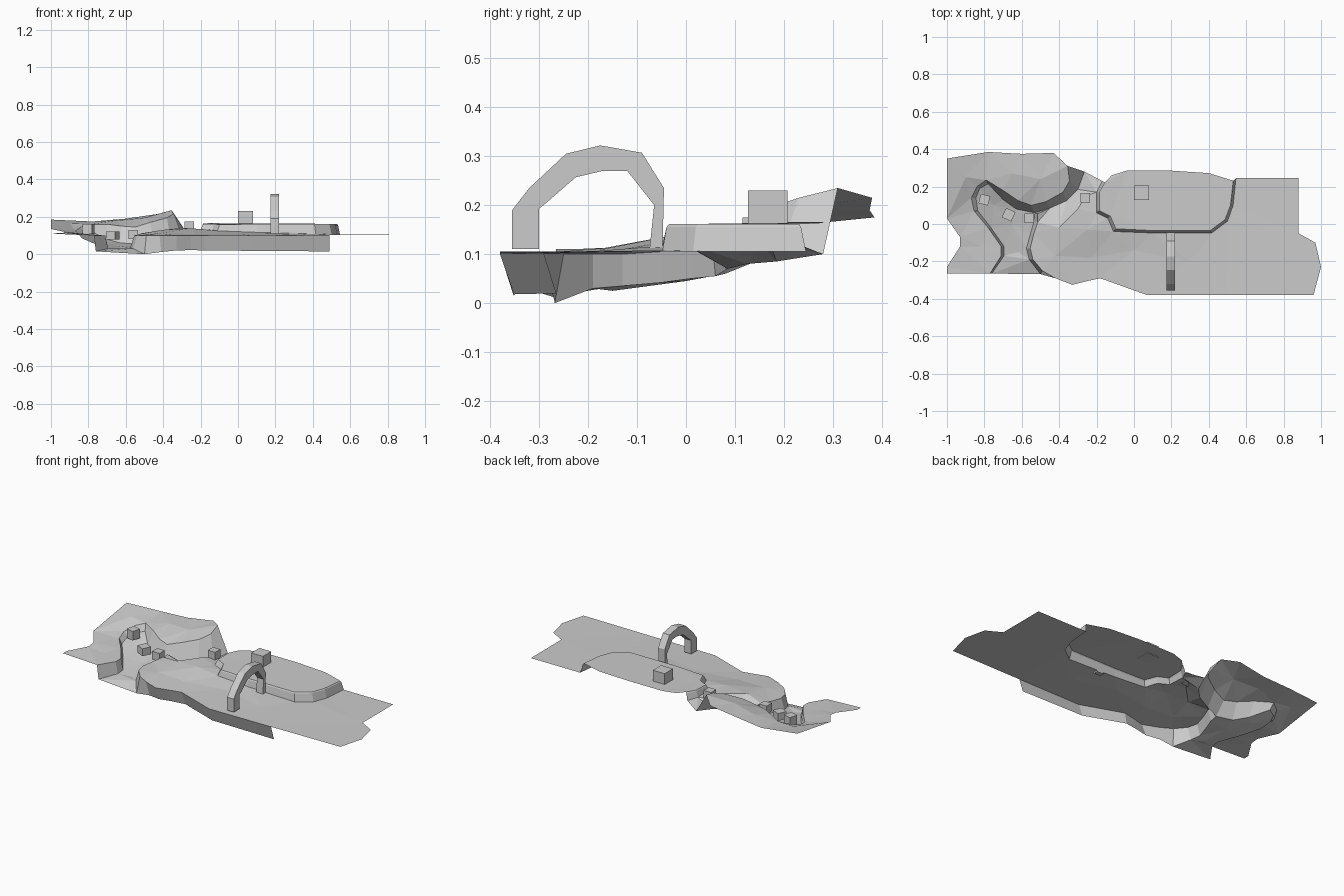
import bpy, bmesh, math
from mathutils import Vector
from mathutils.geometry import delaunay_2d_cdt


def mesh_object(name, verts, faces):
    me = bpy.data.meshes.new(name)
    me.from_pydata(verts, [], faces)
    ob = bpy.data.objects.new(name, me)
    bpy.context.collection.objects.link(ob)
    return ob


def sheet(name, outline, inner=()):
    """Triangulated open surface through an outline and a few spot heights."""
    pts = list(outline) + list(inner)
    flat = [Vector(p[:2]) for p in pts]
    vs, _, fs, orig, _, _ = delaunay_2d_cdt(flat, [], [list(range(len(outline)))], 1, 1e-5)
    verts = [(v.x, v.y, pts[o[0]][2] if o else 0.1) for v, o in zip(vs, orig)]
    return mesh_object(name, verts, [tuple(f) for f in fs])


def wall(name, *rows):
    """Loft quads between polylines of equal length."""
    n = len(rows[0])
    verts = [p for r in rows for p in r]
    faces = [(r * n + i, r * n + i + 1, (r + 1) * n + i + 1, (r + 1) * n + i)
             for r in range(len(rows) - 1) for i in range(n - 1)]
    return mesh_object(name, verts, faces)


def box(name, x, y, z, size, height, turn=0):
    bpy.ops.mesh.primitive_cube_add(size=1, location=(x, y, z), rotation=(0, 0, math.radians(turn)))
    ob = bpy.context.object
    ob.name = name
    ob.scale = (size, size, height)


# Edge lines shared between neighbouring surfaces
front_top = [(.49, -.38, .102), (.07, -.38, .1), (-.18, -.29, .1), (-.25, -.305, .1),
             (-.33, -.325, .1), (-.42, -.29, .1), (-.49, -.25, .1), (-.54, -.19, .1),
             (-.555, -.13, .1), (-.535, -.05, .105), (-.515, .01, .112), (-.515, .055, .11)]
front_low = [(.49, -.352, .015), (.07, -.35, .018), (-.17, -.265, .02), (-.25, -.28, .022),
             (-.33, -.295, .02), (-.41, -.27, .012), (-.5, -.268, 0), (-.56, -.19, .03),
             (-.575, -.13, .035), (-.553, -.05, .042), (-.535, .01, .05), (-.53, .06, .055)]
left_top = [(-.77, -.265, .1), (-.71, -.17, .1), (-.71, -.12, .1), (-.78, -.02, .105),
            (-.855, .07, .112), (-.87, .14, .125), (-.84, .2, .145), (-.79, .235, .16)]
left_low = [(-.76, -.265, .015), (-.695, -.17, .03), (-.695, -.12, .035), (-.765, -.02, .055),
            (-.835, .07, .085), (-.845, .14, .1), (-.825, .19, .11), (-.78, .215, .12)]
hill_top = [(-.79, .235, .16), (-.7, .18, .16), (-.62, .125, .15), (-.55, .1, .145),
            (-.47, .12, .17), (-.38, .17, .195), (-.345, .23, .215), (-.355, .31, .235)]
hill_low = [(-.78, .215, .12), (-.7, .13, .08), (-.63, .08, .06), (-.53, .06, .055),
            (-.45, .085, .07), (-.36, .125, .08), (-.3, .185, .085), (-.265, .28, .1)]
slab_top = [(-.16, .225, .16), (-.19, .17, .158), (-.19, .07, .155), (-.13, .04, .155),
            (-.1, -.03, .153), (.1, -.04, .155), (.41, -.04, .155), (.49, .02, .155),
            (.52, .1, .155), (.535, .235, .155)]
slab_low = [(-.17, .23, .12), (-.2, .17, .125), (-.2, .06, .13), (-.14, .03, .13),
            (-.11, -.04, .125), (.1, -.048, .117), (.415, -.048, .108), (.5, .015, .106),
            (.53, .1, .105), (.545, .245, .105)]

# Main plateau wrapping around the raised slab
sheet("plateau",
      [(.88, .245, .105), (.88, -.05, .105), (.97, -.1, .105), (1, -.23, .105), (.96, -.38, .105)]
      + front_top + hill_low[4:] + slab_low,
      [(-.4, -.02, .13), (-.3, .08, .14), (-.25, -.03, .138), (-.42, -.17, .112),
       (-.23, -.18, .108), (0, -.14, .108), (.3, -.2, .105), (-.26, .15, .125)])
wall("plateau_cliff", front_top, front_low)
wall("gorge_corner", [front_top[-1], hill_low[4]], [front_low[-1], hill_low[4]])

# Raised slab with bevelled rim
rim = [(x + (.17 - x) * .012, y + (.12 - y) * .03, z + .006) for x, y, z in slab_top]
sheet("slab_top", rim + [(.4, .272, .163), (.2, .285, .165), (-.04, .285, .165), (-.12, .26, .163)])
wall("slab_side", slab_low, slab_top, rim)

# Left ground rising into the hill
sheet("left_ground_and_hill",
      [(-1, .35, .185), (-1, .03, .135), (-.93, -.07, .12), (-.93, -.12, .115),
       (-1, -.23, .11), (-1, -.265, .11)] + left_top + hill_top[1:]
      + [(-.43, .38, .215), (-.6, .375, .19), (-.78, .385, .175)],
      [(-.9, .25, .165), (-.65, .27, .18), (-.5, .24, .195), (-.82, -.12, .105)])
wall("left_bank", left_top, left_low)
wall("hill_face", hill_top, hill_low)

# Valley floor between the banks
sheet("valley_floor", left_low + hill_low[1:4] + front_low[-2:5:-1],
      [(-.62, -.15, .025), (-.65, 0, .045), (-.75, .1, .075)])

# Marker blocks
box("slab_block", .04, .167, .195, .08, .07)
box("gorge_block", -.26, .14, .15, .05, .05)
box("bank_block", -.80, .13, .135, .052, .055, -15)
box("valley_block", -.67, .05, .1, .055, .045, -25)
box("ledge_block", -.56, .03, .105, .05, .05)

# Archway: outer and inner profile lofted across its width
outer = [(-.355, .11), (-.355, .19), (-.32, .235), (-.245, .305), (-.175, .322),
         (-.09, .307), (-.045, .235), (-.048, .105)]
inner = [(-.3, .11), (-.3, .193), (-.285, .205), (-.225, .257), (-.17, .27),
         (-.12, .27), (-.065, .2), (-.075, .105)]
ring = [[(x, *p) for p in prof] for prof, x in
        ((outer, .175), (outer, .22), (inner, .22), (inner, .175), (outer, .175))]
arch = wall("archway", *ring)
bm = bmesh.new()
bm.from_mesh(arch.data)
bmesh.ops.remove_doubles(bm, verts=bm.verts, dist=1e-5)
bmesh.ops.holes_fill(bm, edges=bm.edges, sides=4)
bmesh.ops.recalc_face_normals(bm, faces=bm.faces)
bm.to_mesh(arch.data)
bm.free()
